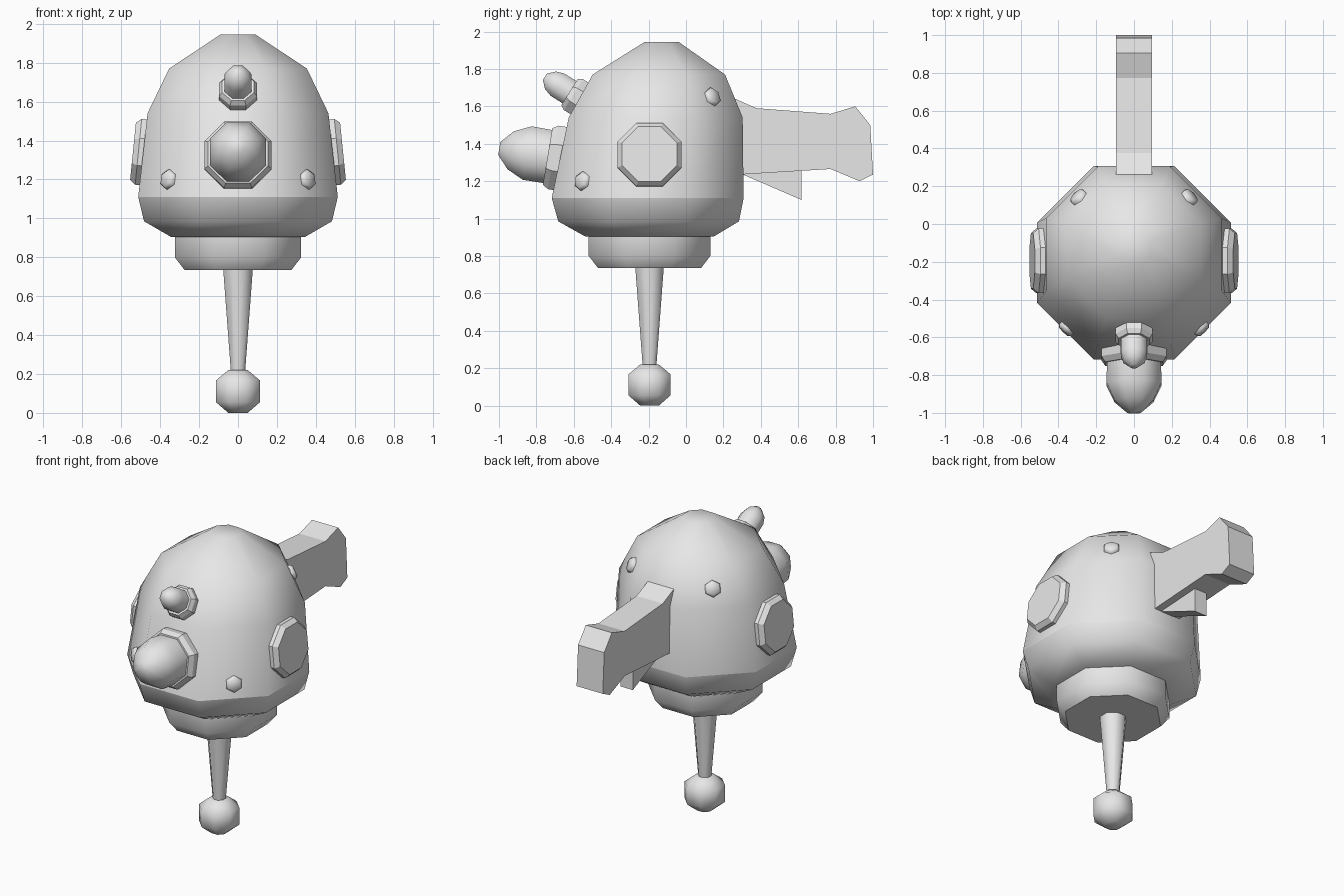
import bpy, bmesh, math
from mathutils import Vector

cube = bpy.data.objects.get("Cube")
if cube:
    bpy.data.objects.remove(cube, do_unlink=True)

GREY = (0.8, 0.8, 0.8, 1.0)
mat = bpy.data.materials.new("plain grey")
mat.use_nodes = True
mat.diffuse_color = GREY
mat.node_tree.nodes["Principled BSDF"].inputs["Base Color"].default_value = GREY

MID_Y = -0.195


def finish(bm, name, smooth_angle, crease=None):
    """Smooth below the given angle, keep the rest sharp, link the object."""
    bmesh.ops.recalc_face_normals(bm, faces=bm.faces)
    for f in bm.faces:
        f.smooth = True
    for e in bm.edges:
        e.smooth = e.calc_face_angle(0) < math.radians(smooth_angle)
        if crease is not None and all(abs(v.co.z - crease) < 1e-4 for v in e.verts):
            e.smooth = False
    mesh = bpy.data.meshes.new(name)
    bm.to_mesh(mesh)
    bm.free()
    mesh.materials.append(mat)
    ob = bpy.data.objects.new(name, mesh)
    bpy.context.scene.collection.objects.link(ob)
    return ob


def loft(name, rings, sides=8, origin=(0, 0, 0), axis=(0, 0, 1), smooth_angle=50, crease=None):
    """Stack of polygon rings (flat-to-centre radius, distance, sideways shift)."""
    bm = bmesh.new()
    loops = []
    for r, d, *shift in rings:
        dy = shift[0] if shift else 0
        big = r / math.cos(math.pi / sides)
        angles = [(i + 0.5) * math.tau / sides for i in range(sides)]
        loops.append([bm.verts.new((big * math.cos(a), big * math.sin(a) + dy, d)) for a in angles])
    for low, high in zip(loops, loops[1:]):
        for i in range(sides):
            j = (i + 1) % sides
            bm.faces.new((low[i], low[j], high[j], high[i]))
    bm.faces.new(loops[0])
    bm.faces.new(loops[-1])
    ob = finish(bm, name, smooth_angle, crease)
    ob.location = origin
    ob.rotation_mode = 'QUATERNION'
    axis = Vector(axis)
    if axis.z < 0.999:
        ob.rotation_quaternion = axis.to_track_quat('Z', 'Y')
    return ob


def plate(name, outline, half):
    """Side outline (y, z) extruded across x."""
    bm = bmesh.new()
    face = bm.faces.new([bm.verts.new((-half, y, z)) for y, z in outline])
    out = bmesh.ops.extrude_face_region(bm, geom=[face])
    moved = [v for v in out["geom"] if isinstance(v, bmesh.types.BMVert)]
    bmesh.ops.translate(bm, verts=moved, vec=(2 * half, 0, 0))
    return finish(bm, name, 1)


# Domed body, leaning back towards the top
loft("body", [(0.345, 0.905, -0.195), (0.483, 0.985, -0.2), (0.513, 1.11, -0.205),
              (0.465, 1.54, -0.162), (0.354, 1.77, -0.145), (0.09, 1.945, -0.13)],
     smooth_angle=60, crease=1.11)

# Collar, stem and ball foot
loft("collar", [(0.275, 0.735), (0.325, 0.8), (0.325, 0.93)], origin=(0, MID_Y, 0))
loft("stem", [(0.035, 0.19), (0.077, 0.75)], origin=(0, MID_Y, 0))
loft("ball_foot", [(0.05, 0), (0.113, 0.055), (0.113, 0.167), (0.05, 0.22)],
     origin=(0, MID_Y, 0), smooth_angle=60)

# Large front eye: ring and rounded lens
eye = dict(origin=(0, -0.74, 1.332), axis=(0, -0.985, 0.165))
loft("eye_ring", [(0.172, -0.1), (0.172, -0.03), (0.153, 0)], smooth_angle=30, **eye)
loft("eye_lens", [(0.143, -0.05), (0.145, 0.11), (0.103, 0.2), (0.035, 0.262)],
     smooth_angle=60, **eye)

# Small upper horn
horn = dict(origin=(0, -0.623, 1.676), axis=(0, -0.85, 0.53))
loft("horn_ring", [(0.097, -0.1), (0.097, -0.025), (0.082, 0)], smooth_angle=30, **horn)
loft("horn_tip", [(0.07, -0.05), (0.07, 0.075), (0.055, 0.12), (0.02, 0.155)],
     smooth_angle=60, **horn)

# Side discs and bolts, mirrored left and right
for side, s in (("left", 1), ("right", -1)):
    loft(side + "_side_disc", [(0.17, -0.04), (0.17, 0.022), (0.147, 0.05)],
         origin=(s * 0.49, MID_Y, 1.34), axis=(s * 0.995, 0, 0.1), smooth_angle=30)
    bolt = [(0.045, -0.03), (0.045, 0.008), (0.033, 0.022)]
    loft(side + "_front_bolt", bolt, sides=6, origin=(s * 0.357, -0.553, 1.2),
         axis=(s * 0.7, -0.7, 0.15), smooth_angle=61)
    loft(side + "_back_bolt", bolt, sides=6, origin=(s * 0.292, 0.14, 1.65),
         axis=(s * 0.65, 0.65, 0.38), smooth_angle=61)

# Flat tail with a flared end and a small fin beneath
plate("tail", [(0.2, 1.67), (0.286, 1.63), (0.377, 1.59), (0.773, 1.56), (0.905, 1.6),
               (0.985, 1.5), (1.0, 1.235), (0.928, 1.2), (0.773, 1.265), (0.2, 1.23)], 0.095)
plate("tail_fin", [(0.27, 1.25), (0.617, 1.1), (0.617, 1.28), (0.27, 1.28)], 0.045)
